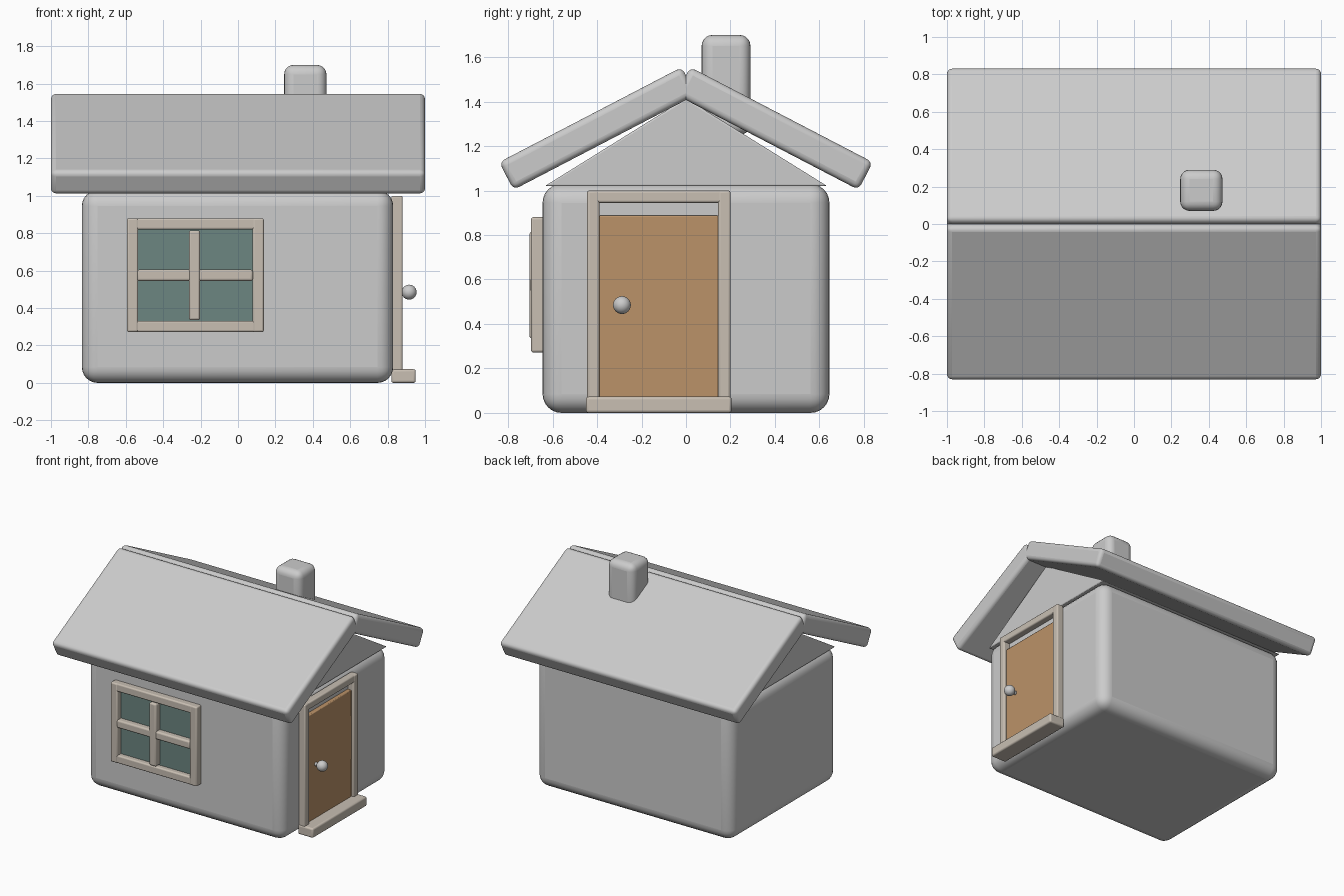
import bpy, bmesh, math
from mathutils import Matrix

if "Cube" in bpy.data.objects:
    bpy.data.objects.remove(bpy.data.objects["Cube"])


def material(name, rgb):
    m = bpy.data.materials.new(name)
    m.diffuse_color = (*rgb, 1)
    m.use_nodes = True
    m.node_tree.nodes["Principled BSDF"].inputs["Base Color"].default_value = m.diffuse_color
    return m


WOOD = material("door_wood", (0.50, 0.29, 0.14))
GLASS = material("window_glass", (0.15, 0.24, 0.22))
TRIM = material("trim", (0.58, 0.52, 0.45))


def finish(name, bm, bevel=0.0, segments=4, mat=None):
    mesh = bpy.data.meshes.new(name)
    bmesh.ops.recalc_face_normals(bm, faces=bm.faces)
    bm.to_mesh(mesh)
    bm.free()
    ob = bpy.data.objects.new(name, mesh)
    bpy.context.collection.objects.link(ob)
    if mat:
        mesh.materials.append(mat)
    if bevel:
        mod = ob.modifiers.new("Bevel", 'BEVEL')
        mod.width, mod.segments = bevel, segments
        mod.limit_method = 'ANGLE'
    bpy.ops.object.select_all(action='DESELECT')
    ob.select_set(True)
    bpy.context.view_layer.objects.active = ob
    bpy.ops.object.shade_smooth_by_angle(angle=math.radians(35))
    return ob


def box(name, x, y, z, bevel=0.0, segments=4, mat=None):
    """Rounded box given by its (min, max) on each axis."""
    bm = bmesh.new()
    bmesh.ops.create_cube(bm, size=1)
    bmesh.ops.scale(bm, vec=(x[1] - x[0], y[1] - y[0], z[1] - z[0]), verts=bm.verts)
    ob = finish(name, bm, bevel, segments, mat)
    ob.location = (sum(x) / 2, sum(y) / 2, sum(z) / 2)
    return ob


# Walls and gable
box("walls", (-0.835, 0.83), (-0.645, 0.645), (0, 1.03), 0.085, 6)

bm = bmesh.new()
tri = [bm.verts.new((-0.825, y, z)) for y, z in ((-0.635, 1.02), (0.635, 1.02), (0, 1.415))]
face = bm.faces.new(tri)
ext = bmesh.ops.extrude_face_region(bm, geom=[face])
moved = [g for g in ext["geom"] if isinstance(g, bmesh.types.BMVert)]
bmesh.ops.translate(bm, vec=(1.645, 0, 0), verts=moved)
finish("gable", bm, 0.008, 2)

# Two roof slabs meeting at the ridge
pitch, length, thick = math.radians(27.5), 0.926, 0.14
cy = 0.019 + math.cos(pitch) * length / 2 - math.sin(pitch) * thick / 2
cz = 1.555 - math.sin(pitch) * length / 2 - math.cos(pitch) * thick / 2
for side, label in ((-1, "front"), (1, "back")):
    slab = box("roof_" + label, (-1, 1), (-length / 2, length / 2), (-thick / 2, thick / 2), 0.028)
    slab.location = (0, side * cy, cz)
    slab.rotation_euler.x = -side * pitch

# Chimney
box("chimney", (0.247, 0.473), (0.07, 0.29), (1.25, 1.70), 0.05, 5)

# Window on the front wall
box("window_glass", (-0.56, 0.10), (-0.655, -0.62), (0.30, 0.85), mat=GLASS)
fy = (-0.697, -0.635)
for label, x in (("left", (-0.594, -0.534)), ("right", (0.078, 0.138))):
    box("window_frame_" + label, x, fy, (0.272, 0.88), 0.01, 3, TRIM)
for label, z in (("bottom", (0.272, 0.332)), ("top", (0.82, 0.88))):
    box("window_frame_" + label, (-0.585, 0.129), (-0.695, -0.635), z, 0.01, 3, TRIM)
box("window_bar_vertical", (-0.262, -0.203), (-0.704, -0.635), (0.335, 0.815), 0.012, 3, TRIM)
box("window_bar_horizontal", (-0.54, 0.08), (-0.70, -0.635), (0.545, 0.605), 0.012, 3, TRIM)

# Door on the right wall
box("door", (0.82, 0.86), (-0.392, 0.147), (0.06, 0.887), 0.006, 2, WOOD)
for label, y in (("left", (-0.445, -0.39)), ("right", (0.145, 0.20))):
    box("door_frame_" + label, (0.82, 0.88), y, (0.05, 1.0), 0.01, 3, TRIM)
box("door_frame_top", (0.82, 0.879), (-0.44, 0.195), (0.945, 1.0), 0.01, 3, TRIM)
box("door_sill", (0.82, 0.95), (-0.45, 0.205), (0, 0.073), 0.012, 3, TRIM)

# Door knob with a short stem
bm = bmesh.new()
bmesh.ops.create_uvsphere(bm, u_segments=32, v_segments=16, radius=0.04)
bmesh.ops.create_cone(bm, cap_ends=True, segments=16, radius1=0.014, radius2=0.014, depth=0.05,
                      matrix=Matrix.Translation((-0.04, 0, 0)) @ Matrix.Rotation(math.pi / 2, 4, 'Y'))
finish("door_knob", bm).location = (0.915, -0.288, 0.485)
